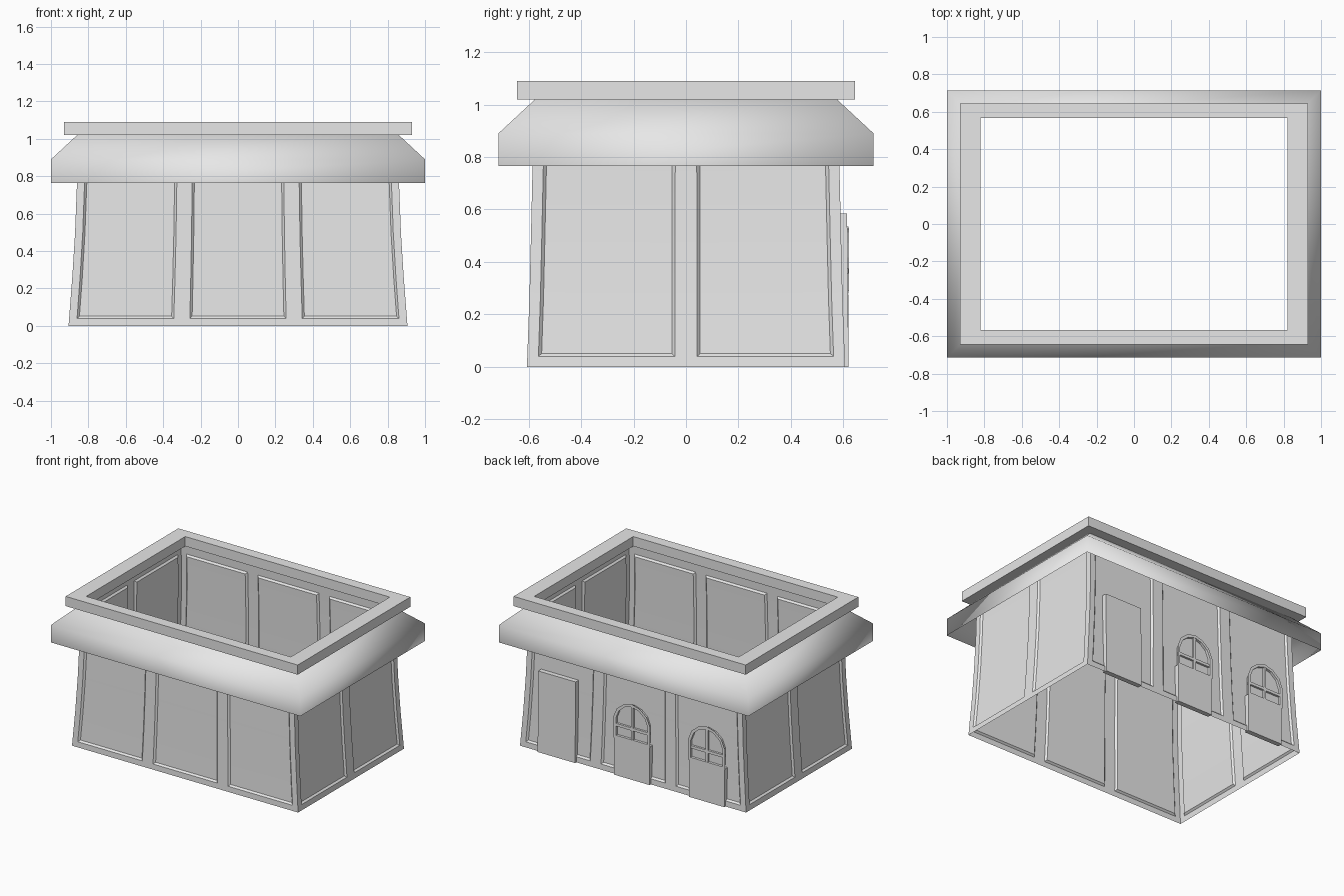
import bpy
import bmesh
from mathutils import Vector

cube = bpy.data.objects.get("Cube")
if cube:
    bpy.data.objects.remove(cube, do_unlink=True)

grey = bpy.data.materials.new("plain grey")
grey.use_nodes = True
grey.diffuse_color = (0.8, 0.8, 0.8, 1)
grey.node_tree.nodes["Principled BSDF"].inputs["Base Color"].default_value = (0.8, 0.8, 0.8, 1)

CORNERS = [(-1, -1), (1, -1), (1, 1), (-1, 1)]


def finish(bm, name, smooth=None):
    mesh = bpy.data.meshes.new(name)
    bm.to_mesh(mesh)
    bm.free()
    mesh.materials.append(grey)
    obj = bpy.data.objects.new(name, mesh)
    bpy.context.collection.objects.link(obj)
    if smooth == "all":
        mesh.shade_smooth()
    elif smooth == "angle":
        bpy.ops.object.select_all(action="DESELECT")
        obj.select_set(True)
        bpy.context.view_layer.objects.active = obj
        bpy.ops.object.shade_smooth_by_angle(angle=0.35)
    return obj


def rectangular_ring(name, profile, closed, smooth=None):
    """Sweep a profile of (half width, half depth, height) round four corners."""
    bm = bmesh.new()
    loops = [[bm.verts.new((hx * a, hy * b, z)) for a, b in CORNERS] for hx, hy, z in profile]
    pairs = list(zip(loops, loops[1:]))
    if closed:
        pairs.append((loops[-1], loops[0]))
    for low, high in pairs:
        for j in range(4):
            k = (j + 1) % 4
            bm.faces.new((low[j], low[k], high[k], high[j]))
    return finish(bm, name, smooth)


def grid(bm, columns, rows, place, is_panel):
    """Add a grid of faces and return those that belong to panels."""
    verts = [[bm.verts.new(place(c, r)) for c in columns] for r in rows]
    panels = []
    for r in range(len(rows) - 1):
        for c in range(len(columns) - 1):
            face = bm.faces.new((verts[r][c], verts[r][c + 1], verts[r + 1][c + 1], verts[r + 1][c]))
            if is_panel(c, r):
                panels.append(face)
    return panels


def give_thickness(bm, edges, depth):
    """Run the outline of a plate back into the wall."""
    new = bmesh.ops.extrude_edge_only(bm, edges=edges)["geom"]
    bmesh.ops.translate(bm, verts=[v for v in new if isinstance(v, bmesh.types.BMVert)], vec=(0, -depth, 0))
    bmesh.ops.recalc_face_normals(bm, faces=bm.faces)


def box(name, x, y, z):
    bm = bmesh.new()
    bmesh.ops.create_cube(bm, size=1)
    for v in bm.verts:
        v.co = [lo + (c + 0.5) * (hi - lo) for c, (lo, hi) in zip(v.co, (x, y, z))]
    return finish(bm, name)


# Flared walls with sunken panels between the posts
WALL = {0: (0.906, 0.606), 0.04: (0.903, 0.605), 0.26: (0.886, 0.597), 0.5: (0.871, 0.591),
        0.76: (0.861, 0.585), 0.96: (0.86, 0.578), 1.02: (0.86, 0.575)}
LONG = [-1, -0.953, -0.38, -0.285, 0.285, 0.38, 0.953, 1]
SHORT = [-1, -0.93, -0.07, 0.07, 0.93, 1]
bm = bmesh.new()
rows = list(WALL)
panels = []
for n, t, columns in (((0, -1), (1, 0), LONG), ((1, 0), (0, 1), SHORT),
                      ((0, 1), (-1, 0), LONG), ((-1, 0), (0, -1), SHORT)):
    def place(f, z):
        hx, hy = WALL[z]
        return hx * (n[0] + f * t[0]), hy * (n[1] + f * t[1]), z
    panels += grid(bm, columns, rows, place, lambda c, r: c % 2 == 1 and 0 < r < len(rows) - 2)
bmesh.ops.remove_doubles(bm, verts=bm.verts, dist=0.0005)
bmesh.ops.inset_region(bm, faces=panels, thickness=0.012, depth=-0.012, use_even_offset=True)
finish(bm, "walls", "angle")

# Soft overhanging eave, open below, and the flat rim on top
rectangular_ring("eave", [(1, 0.715, 0.765), (1, 0.715, 0.89), (0.86, 0.575, 1.02)], False, "all")
rectangular_ring("top_rim", [(0.93, 0.645, 1.02), (0.93, 0.645, 1.09),
                             (0.82, 0.567, 1.09), (0.82, 0.567, 1.02)], True)

# Back door with two sunken panels
bm = bmesh.new()
panels = grid(bm, [0.755, 0.72, 0.49, 0.455], [0, 0.03, 0.245, 0.285, 0.53, 0.585],
              lambda x, z: (x, 0.62 - 0.01 * z, z), lambda c, r: c == 1 and r % 2 == 1)
outline = [e for e in bm.edges if e.is_boundary]
bmesh.ops.inset_individual(bm, faces=panels, thickness=0.045, depth=-0.014, use_even_offset=True)
give_thickness(bm, outline, 0.035)
finish(bm, "back_door")

# Back windows: arched frame, crossed bars and the plain slab below
ARCH = [(0.147, 0.27), (0.147, 0.42), (0.12, 0.485), (0.065, 0.53), (0, 0.548)]
for name, cx in (("middle", 0), ("right", -0.6)):
    bm = bmesh.new()
    points = ARCH + [(-x, z) for x, z in ARCH[-2::-1]]
    face = bm.faces.new([bm.verts.new((cx + x, 0.622, z)) for x, z in reversed(points)])
    face.normal_update()
    if face.normal.y < 0:
        face.normal_flip()
    outline = list(bm.edges)
    bmesh.ops.inset_individual(bm, faces=[face], thickness=0.02, use_even_offset=True)
    glass = bmesh.ops.extrude_discrete_faces(bm, faces=[face])["faces"]
    bmesh.ops.translate(bm, verts=glass[0].verts, vec=Vector((0, -0.018, 0)))
    give_thickness(bm, outline, 0.035)
    finish(bm, name + "_window_frame")
    box(name + "_window_upright", (cx - 0.009, cx + 0.009), (0.6, 0.619), (0.28, 0.535))
    box(name + "_window_crossbar", (cx - 0.135, cx + 0.135), (0.6, 0.619), (0.355, 0.375))
    box(name + "_window_slab", (cx - 0.142, cx + 0.142), (0.585, 0.62), (0, 0.275))
